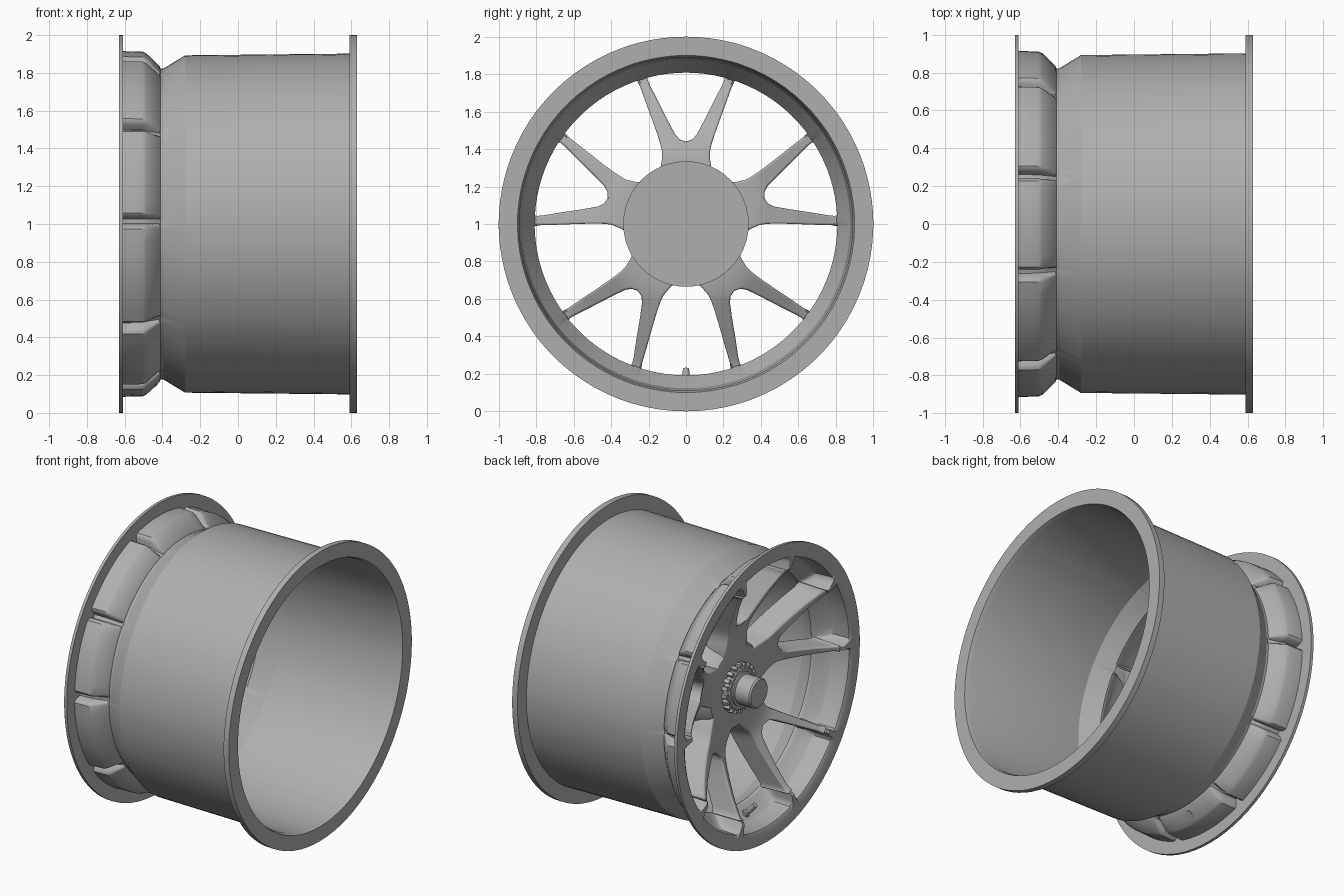
import bpy, bmesh, math
from mathutils import Vector, Matrix

if "Cube" in bpy.data.objects:
    bpy.data.objects.remove(bpy.data.objects["Cube"])

CZ = 1.0                                   # wheel axis height
rad = math.radians
V_ANGLES = [90 + 72 * k for k in range(5)]
ARMS = sorted((a + s * 17) % 360 for a in V_ANGLES for s in (-1, 1))
METAL = bpy.data.materials.new("dark_metal")
METAL.diffuse_color = (.43, .43, .43, 1)
METAL.use_nodes = True
METAL.node_tree.nodes["Principled BSDF"].inputs["Base Color"].default_value = METAL.diffuse_color


def finish(bm, name, angle=35):
    bmesh.ops.remove_doubles(bm, verts=bm.verts, dist=1e-5)
    bmesh.ops.recalc_face_normals(bm, faces=bm.faces)
    me = bpy.data.meshes.new(name)
    bm.to_mesh(me)
    bm.free()
    me.materials.append(METAL)
    ob = bpy.data.objects.new(name, me)
    bpy.context.collection.objects.link(ob)
    for o in bpy.context.selected_objects:
        o.select_set(False)
    bpy.context.view_layer.objects.active = ob
    ob.select_set(True)
    bpy.ops.object.shade_smooth_by_angle(angle=rad(angle))
    return ob


def lathe(name, profile, samples, closed=True, angle=35):
    """Spin (x, r, groove_r) points round the x axis; samples = (degrees, groove amount)."""
    bm = bmesh.new()
    cols = []
    for deg, g in samples:
        c, s = math.cos(rad(deg)), math.sin(rad(deg))
        col = []
        for x, r, gr in profile:
            q = r + (gr - r) * g
            col.append(bm.verts.new((x, q * c, CZ + q * s)))
        cols.append(col)
    n = len(profile)
    for i, a in enumerate(cols):
        b = cols[(i + 1) % len(cols)]
        for j in range(n if closed else n - 1):
            k = (j + 1) % n
            bm.faces.new((a[j], b[j], b[k], a[k]))
    if not closed:
        bm.faces.new([c[0] for c in cols])
        bm.faces.new([c[-1] for c in cols])
    return finish(bm, name, angle)


def turned(name, pts, n=48, angle=35):
    ring = [(360 * i / n, 0) for i in range(n)]
    return lathe(name, [(x, r, r) for x, r in pts], ring, False, angle)


# Rim: barrel, both flanges and ten bulged pockets separated by grooves at the spoke ends
samples = []
for i, a in enumerate(ARMS):
    nxt = ARMS[(i + 1) % 10] + (360 if i == 9 else 0)
    samples += [(a - 2.6, 0), (a - 1.9, .12), (a - 1.3, .4), (a - .8, 1),
                (a + .8, 1), (a + 1.3, .4), (a + 1.9, .12), (a + 2.6, 0)]
    lo, hi = a + 2.6, nxt - 2.6
    samples += [(lo + (hi - lo) * j / 8, 0) for j in range(1, 8)]
rim = [(.63, 1, 1), (.59, 1, 1), (.59, .902, .902), (-.28, .893, .893),
       (-.395, .823, .823), (-.41, .823, .818), (-.415, .835, .822),
       (-.485, .903, .842), (-.505, .912, .85), (-.61, .915, .855),
       (-.61, 1, 1), (-.63, 1, 1), (-.63, .918, .83), (-.62, .9, .815),
       (-.505, .895, .81), (-.485, .885, .81), (-.425, .822, .805),
       (-.41, .81, .802), (-.395, .808, .808), (-.28, .877, .877),
       (.6, .89, .89), (.63, .9, .9)]
lathe("rim", rim, samples, True, 30)

# Spokes: five V pairs; each row is (inner edge y, r, outer edge y, r, front x, back x)
ROWS = [(0, .14, .10, .14, -.375, -.22), (0, .27, .15, .25, -.384, -.223),
        (0, .35, .132, .325, -.392, -.226),
        (0, .405, .128, .375, -.402, -.235), (0, .44, .134, .41, -.412, -.245),
        (.03, .45, .145, .45, -.425, -.255), (.055, .475, .158, .49, -.44, -.27),
        (.095, .55, .183, .56, -.475, -.30), (.145, .65, .216, .65, -.525, -.345),
        (.192, .74, .246, .735, -.58, -.39), (.205, .772, .260, .762, -.605, -.40),
        (.202, .787, .272, .766, -.618, -.405)]


def arm_section(row, side):
    yi, ri, yo, ro, xf, xb = row
    inn, out = Vector((yi, ri)), Vector((yo, ro))
    fi = inn.lerp(out, .14) if yi > 0 else inn
    fo = out.lerp(inn, .16)
    return [(xf, side * fi.x, fi.y), (xf, side * fo.x, fo.y),
            (xb, side * out.x, out.y), (xb, side * inn.x, inn.y)]


for k, a in enumerate(V_ANGLES):
    bm = bmesh.new()
    for side in (-1, 1):
        loops = [[bm.verts.new(p) for p in arm_section(r, side)] for r in ROWS]
        for A, B in zip(loops, loops[1:]):
            for j in range(4):
                m = (j + 1) % 4
                f = (A[j], A[m], B[m], B[j])
                if all(abs(v.co.y) < 1e-6 for v in f):
                    continue               # open seam between the two arms
                bm.faces.new(f)
        bm.faces.new(loops[0])
        bm.faces.new(loops[-1])
    c, s = math.cos(rad(a)), math.sin(rad(a))
    for v in bm.verts:
        x, y, r = v.co
        v.co = (x, r * c - y * s, CZ + r * s + y * c)
    ob = finish(bm, f"spoke_pair_{k + 1}", 50)
    bev = ob.modifiers.new("rounded_edges", 'BEVEL')
    bev.width, bev.segments, bev.limit_method = .012, 3, 'ANGLE'
    bev.angle_limit = rad(50)

# Hub with mounting pad at the back
turned("hub", [(-.20, .335), (-.235, .335), (-.30, .308),
               (-.36, .29), (-.38, .275), (-.386, .25), (-.386, .14)])

# Centre lock: toothed collar and protruding nut
turned("lock_collar", [(-.37, .145), (-.42, .145), (-.43, .135), (-.43, .10)])
bm = bmesh.new()
for i in range(20):
    t = 2 * math.pi * i / 20
    mat = (Matrix.Translation((0, 0, CZ)) @ Matrix.Rotation(t, 4, 'X')
           @ Matrix.Translation((-.402, 0, .148))
           @ Matrix.Diagonal((.045, .026, .036, 1)))
    bmesh.ops.create_cube(bm, size=1, matrix=mat)
finish(bm, "lock_teeth")
turned("centre_nut", [(-.40, .115), (-.44, .115), (-.445, .10), (-.55, .10), (-.56, .092)], 32)


# Tyre valve through the bottom pocket
def rod(name, p, q, r1, r2):
    p, q = Vector(p), Vector(q)
    d = q - p
    bm = bmesh.new()
    mat = Matrix.Translation((p + q) / 2) @ d.to_track_quat('Z', 'Y').to_matrix().to_4x4()
    bmesh.ops.create_cone(bm, cap_ends=True, segments=16, radius1=r1, radius2=r2,
                          depth=d.length, matrix=mat)
    return finish(bm, name)


rod("valve_base", (-.446, 0, .132), (-.465, 0, .155), .028, .026)
rod("valve_stem", (-.455, 0, .14), (-.50, 0, .19), .015, .015)
rod("valve_cap", (-.49, 0, .178), (-.53, 0, .222), .02, .017)
